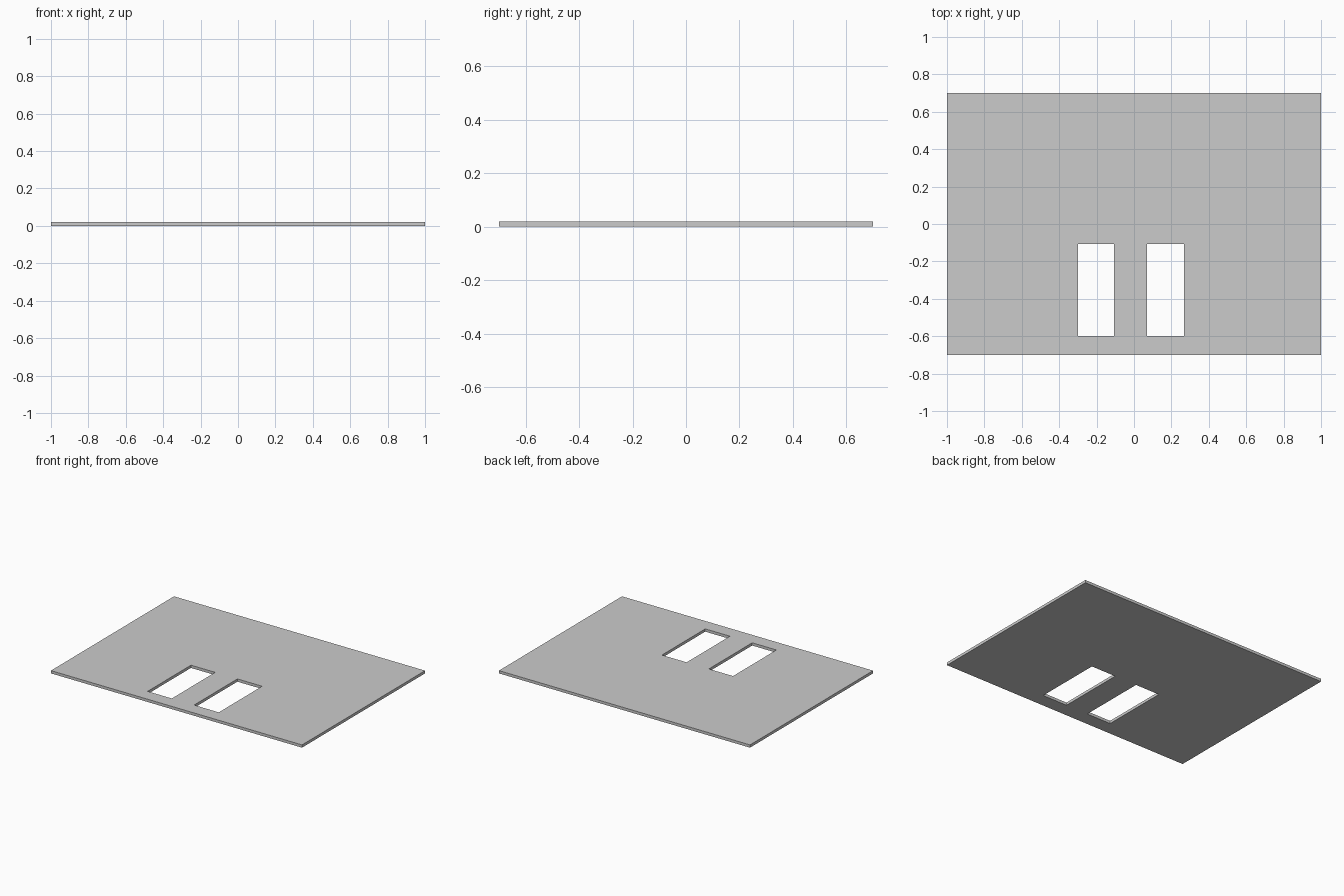
import bpy, bmesh

if "Cube" in bpy.data.objects:
    bpy.data.objects.remove(bpy.data.objects["Cube"])

THICK = 0.02
# Grid lines that bound the plate and its two rectangular openings
xs = [-1.0, -0.3, -0.107, 0.07, 0.267, 1.0]
ys = [-0.7, -0.6, -0.107, 0.7]
openings = {(1, 1), (3, 1)}

bm = bmesh.new()
verts = [[bm.verts.new((x, y, 0)) for y in ys] for x in xs]

# Flat plate cells, leaving the openings empty
for i in range(len(xs) - 1):
    for j in range(len(ys) - 1):
        if (i, j) not in openings:
            bm.faces.new((verts[i][j], verts[i + 1][j],
                          verts[i + 1][j + 1], verts[i][j + 1]))

# Give the plate its thickness
ext = bmesh.ops.extrude_face_region(bm, geom=bm.faces[:], use_keep_orig=True)
top = [g for g in ext["geom"] if isinstance(g, bmesh.types.BMVert)]
bmesh.ops.translate(bm, verts=top, vec=(0, 0, THICK))
bmesh.ops.recalc_face_normals(bm, faces=bm.faces[:])

mesh = bpy.data.meshes.new("floor_plate")
bm.to_mesh(mesh)
bm.free()
plate = bpy.data.objects.new("floor_plate", mesh)
bpy.context.collection.objects.link(plate)
